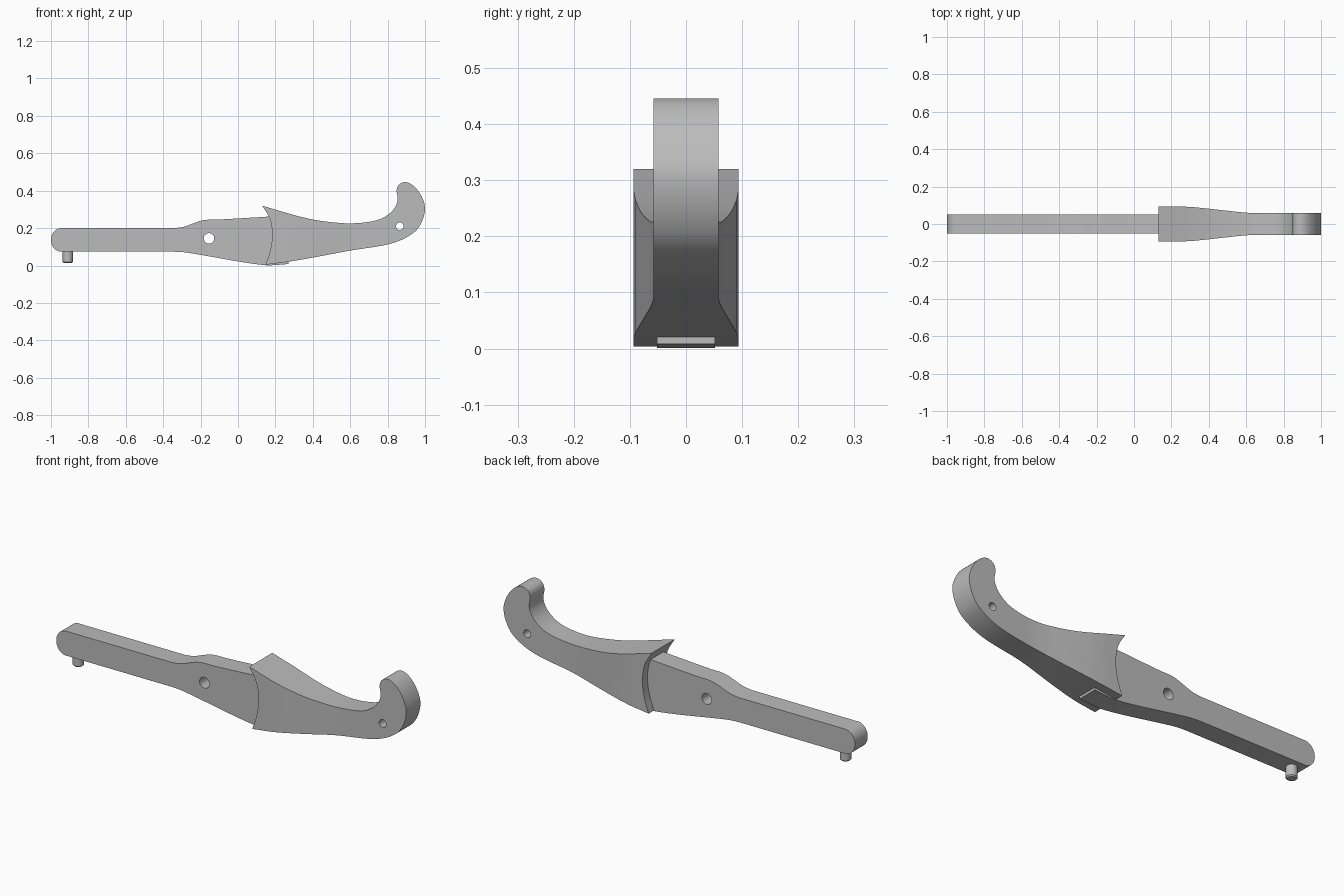
import bpy, bmesh, math
from mathutils import Vector

if "Cube" in bpy.data.objects:
    bpy.data.objects.remove(bpy.data.objects["Cube"])

grey = bpy.data.materials.new("plain_grey")
grey.use_nodes = True
grey.diffuse_color = (0.5, 0.5, 0.5, 1)
grey.node_tree.nodes["Principled BSDF"].inputs["Base Color"].default_value = (0.5, 0.5, 0.5, 1)


def spline(pts, steps=5):
    """Smooth open curve through 2D points, without the last point."""
    p = [Vector(q) for q in pts]
    p = [2 * p[0] - p[1]] + p + [2 * p[-1] - p[-2]]
    out = []
    for a, b, c, d in zip(p, p[1:], p[2:], p[3:]):
        for i in range(steps):
            t = i / steps
            out.append(b + (c - a) * t / 2 + (2 * a - 5 * b + 4 * c - d) * t * t / 2
                       + (3 * b - a - 3 * c + d) * t ** 3 / 2)
    return out


def finish(bm, name):
    bmesh.ops.recalc_face_normals(bm, faces=bm.faces)
    mesh = bpy.data.meshes.new(name)
    bm.to_mesh(mesh)
    bm.free()
    mesh.materials.append(grey)
    obj = bpy.data.objects.new(name, mesh)
    bpy.context.collection.objects.link(obj)
    return obj


def slab(name, outline, widths):
    """Extrude a side outline in y; half width follows (x, half width) knots."""
    bm = bmesh.new()
    face = bm.faces.new([bm.verts.new((x, -1, z)) for x, z in outline])
    ext = bmesh.ops.extrude_face_region(bm, geom=[face])["geom"]
    for v in ext:
        if isinstance(v, bmesh.types.BMVert):
            v.co.y = 1
    if len(widths) > 1:
        for x, _ in widths:
            bmesh.ops.bisect_plane(bm, geom=bm.verts[:] + bm.edges[:] + bm.faces[:],
                                   plane_co=(x, 0, 0), plane_no=(1, 0, 0))
    for v in bm.verts:
        half = widths[0][1] if v.co.x <= widths[0][0] else widths[-1][1]
        for (xa, wa), (xb, wb) in zip(widths, widths[1:]):
            if xa < v.co.x <= xb:
                half = wa + (wb - wa) * (v.co.x - xa) / (xb - xa)
        v.co.y *= half
    return finish(bm, name)


def activate(obj):
    bpy.ops.object.select_all(action="DESELECT")
    obj.select_set(True)
    bpy.context.view_layer.objects.active = obj


def drill(obj, x, z, radius):
    bpy.ops.mesh.primitive_cylinder_add(vertices=32, radius=radius, depth=1,
                                        location=(x, 0, z), rotation=(math.pi / 2, 0, 0))
    cutter = bpy.context.object
    cutter.hide_render = True
    cutter.data.materials.append(grey)
    mod = obj.modifiers.new("hole", "BOOLEAN")
    mod.operation, mod.solver, mod.object = "DIFFERENCE", "EXACT", cutter
    activate(obj)
    bpy.ops.object.modifier_apply(modifier=mod.name)
    bpy.data.objects.remove(cutter)


def smooth(obj):
    activate(obj)
    bpy.ops.object.shade_smooth_by_angle(angle=math.radians(30))


# Arm: rounded end, straight bar, then a deeper section running into the handle
arm_end = [(-0.945 - 0.055 * math.sin(a), 0.137 - 0.063 * math.cos(a))
           for a in (math.pi * i / 20 for i in range(21))]
arm_top = spline([(-0.34, 0.2), (-0.29, 0.207), (-0.24, 0.225), (-0.2, 0.239),
                  (-0.16, 0.245), (-0.08, 0.247), (0.17, 0.262)])
arm_bottom = spline([(0.27, 0.008), (0.17, 0.001), (0.1, 0.007), (0, 0.022),
                     (-0.2, 0.057), (-0.29, 0.071), (-0.35, 0.074)])
arm = slab("arm", arm_end + arm_top + [(0.17, 0.262), (0.27, 0.2)] + arm_bottom + [(-0.35, 0.074)],
           [(0, 0.052)])
drill(arm, -0.155, 0.145, 0.028)
smooth(arm)

# Handle: flared at the concave front, narrowing back to a hooked end
front = spline([(0.147, 0.004), (0.172, 0.08), (0.183, 0.165), (0.17, 0.25), (0.13, 0.32)])
back = spline([(0.13, 0.32), (0.22, 0.293), (0.33, 0.262), (0.435, 0.24), (0.57, 0.226),
               (0.675, 0.23), (0.757, 0.247), (0.81, 0.278), (0.842, 0.316), (0.854, 0.355),
               (0.848, 0.4), (0.86, 0.432), (0.892, 0.446), (0.928, 0.434), (0.963, 0.4),
               (0.989, 0.353), (1, 0.305), (0.988, 0.246), (0.955, 0.19), (0.9, 0.15),
               (0.837, 0.123), (0.757, 0.104), (0.596, 0.079), (0.436, 0.049),
               (0.275, 0.021), (0.147, 0.004)])
handle = slab("handle", front + back,
              [(0.25, 0.094), (0.32, 0.09), (0.4, 0.082), (0.48, 0.073),
               (0.56, 0.064), (0.61, 0.06), (0.66, 0.058)])
drill(handle, 0.865, 0.21, 0.02)
smooth(handle)

# Pin under the arm's rounded end, with a chamfered tip
bm = bmesh.new()
bmesh.ops.create_cone(bm, cap_ends=True, segments=32, radius1=0.027, radius2=0.027, depth=0.085)
rim = [e for e in bm.edges if all(v.co.z < 0 for v in e.verts)]
bmesh.ops.bevel(bm, geom=rim, offset=0.006, segments=1, affect="EDGES")
bmesh.ops.translate(bm, verts=bm.verts, vec=(-0.91, 0, 0.0565))
smooth(finish(bm, "pin"))
